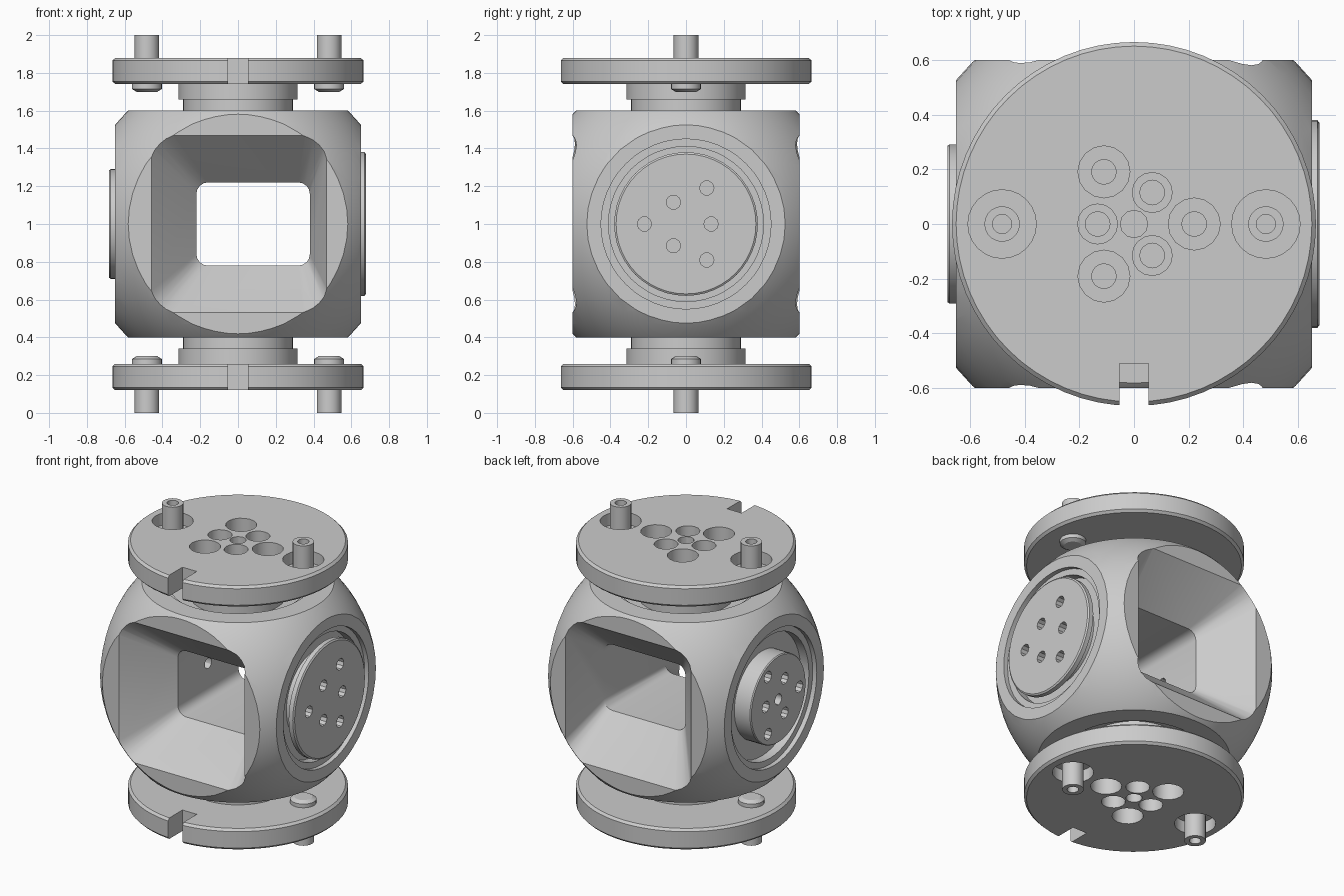
import bpy, bmesh, math
from mathutils import Matrix, Vector

if "Cube" in bpy.data.objects:
    bpy.data.objects.remove(bpy.data.objects["Cube"])

# Port frames, centred on the body; local z points out of the face
CENTRE = Matrix.Translation((0, 0, 1))


def frame(x, y, z):
    return CENTRE @ Matrix((x, y, z)).transposed().to_4x4()


TOP = frame((1, 0, 0), (0, 1, 0), (0, 0, 1))
BOTTOM = frame((1, 0, 0), (0, 1, 0), (0, 0, -1))
RIGHT = frame((0, -1, 0), (0, 0, 1), (1, 0, 0))
LEFT = frame((0, -1, 0), (0, 0, 1), (-1, 0, 0))


def finish(name, bm):
    bmesh.ops.remove_doubles(bm, verts=bm.verts, dist=1e-5)
    bmesh.ops.recalc_face_normals(bm, faces=bm.faces)
    me = bpy.data.meshes.new(name)
    bm.to_mesh(me)
    bm.free()
    ob = bpy.data.objects.new(name, me)
    bpy.context.collection.objects.link(ob)
    return ob


def loft(name, rings, M=Matrix()):
    """Closed solid through a list of equal-length rings."""
    bm = bmesh.new()
    vs = [[bm.verts.new(M @ Vector(p)) for p in r] for r in rings]
    n = len(rings[0])
    for a, b in zip(vs, vs[1:]):
        for i in range(n):
            j = (i + 1) % n
            bm.faces.new((a[i], a[j], b[j], b[i]))
    bm.faces.new(vs[0])
    bm.faces.new(vs[-1])
    return finish(name, bm)


def lathe(name, prof, M, at=(0, 0), seg=48):
    """Turned solid from (radius, height) points, capped at both ends."""
    rings = [[(at[0] + r * math.cos(2 * math.pi * i / seg),
               at[1] + r * math.sin(2 * math.pi * i / seg), h)
              for i in range(seg)] for r, h in prof]
    return loft(name, rings, M)


def box(name, lo, hi, M):
    (a, b, c), (d, e, f) = lo, hi
    return loft(name, [[(a, b, z), (d, b, z), (d, e, z), (a, e, z)] for z in (c, f)], M)


def boolean(ob, tool, op='DIFFERENCE', keep=False):
    m = ob.modifiers.new("cut", 'BOOLEAN')
    m.operation, m.solver, m.object = op, 'EXACT', tool
    bpy.context.view_layer.objects.active = ob
    bpy.ops.object.modifier_apply(modifier=m.name)
    if not keep:
        bpy.data.objects.remove(tool)


def polar(r, deg):
    return (r * math.cos(math.radians(deg)), r * math.sin(math.radians(deg)))


BIG = [polar(0.22, a) for a in (0, 120, 240)]
SMALL = [polar(0.133, a) for a in (60, 180, 300)]

# Body: sphere trimmed flat on six sides
bm = bmesh.new()
bmesh.ops.create_uvsphere(bm, u_segments=64, v_segments=32, radius=0.836, matrix=CENTRE)
body = finish("body", bm)
boolean(body, box("trim", (-0.65, -0.6, -0.6), (0.65, 0.6, 0.6), CENTRE), 'INTERSECT')


# Funnel-shaped passage from front to back
def window(y, x0, x1, h, r):
    pts = []
    for k, (cx, cz) in enumerate(((x1 - r, h - r), (x0 + r, h - r),
                                  (x0 + r, r - h), (x1 - r, r - h))):
        for s in range(5):
            a = math.radians(90 * k + 22.5 * s)
            pts.append((cx + r * math.cos(a), y, cz + r * math.sin(a)))
    return pts


outer, inner = (-0.475, 0.476, 0.486, 0.12), (-0.22, 0.38, 0.22, 0.06)
boolean(body, loft("passage", [window(-0.62, *outer), window(-0.32, *inner),
                               window(0.32, *inner), window(0.62, *outer)], CENTRE))

# Stepped round recess at every port
for M, f in ((TOP, 0.6), (BOTTOM, 0.6), (RIGHT, 0.65), (LEFT, 0.65)):
    boolean(body, lathe("recess", [(0.41, f - 0.09), (0.41, f - 0.03),
                                   (0.45, f - 0.03), (0.45, f + 0.2)], M))

# Flanged ports, top and bottom
for side, M in (("top", TOP), ("bottom", BOTTOM)):
    fl = lathe(side + "_flange", [(0.29, 0.49), (0.29, 0.66), (0.315, 0.66), (0.315, 0.74),
                                  (0.65, 0.74), (0.665, 0.755), (0.665, 0.865),
                                  (0.65, 0.88)], M, seg=64)
    # Counterbored bolt holes
    for pts, r in ((BIG, 0.095), (SMALL, 0.073)):
        for p in pts:
            boolean(fl, lathe("bolt_hole", [(0.045, 0.6), (0.045, 0.74), (r, 0.74),
                                            (r, 0.95)], M, p, 16))
    boolean(fl, lathe("centre_hole", [(0.05, 0.72), (0.05, 0.95)], M, seg=12))
    # Locating notch at the front rim
    boolean(fl, box("notch", (-0.053, -0.75, 0.6), (0.053, -0.51, 1), M))
    for s in (-1, 1):
        at = (s * 0.482, 0)
        boolean(fl, lathe("pin_recess", [(0.125, 0.8), (0.125, 0.95)], M, at, 24))
        # Hollow-tipped pin with a head under the flange
        lathe(side + "_pin", [(0.055, 0.70), (0.08, 0.715), (0.08, 0.75), (0.065, 0.76),
                              (0.065, 1.0), (0.035, 1.0), (0.035, 0.9)], M, at, 20)

# Side ports without flanges
right = lathe("right_port", [(0.29, 0.54), (0.29, 0.64), (0.38, 0.64), (0.38, 0.67),
                             (0.37, 0.677)], RIGHT)
left = lathe("left_port", [(0.29, 0.54), (0.29, 0.675), (0.285, 0.682)], LEFT)
for ob, M in ((right, RIGHT), (left, LEFT)):
    for p in BIG + SMALL:
        boolean(ob, lathe("side_hole", [(0.038, 0.57), (0.038, 0.75)], M, p, 10))

# Centre bore of the left port, opening into the passage
bore = lathe("bore", [(0.036, 0.1), (0.036, 0.8)], LEFT, seg=12)
boolean(left, bore, keep=True)
boolean(body, bore)

# Smooth shading with crisp edges
bpy.ops.object.select_all(action='SELECT')
bpy.context.view_layer.objects.active = body
bpy.ops.object.shade_smooth_by_angle(angle=math.radians(30))
